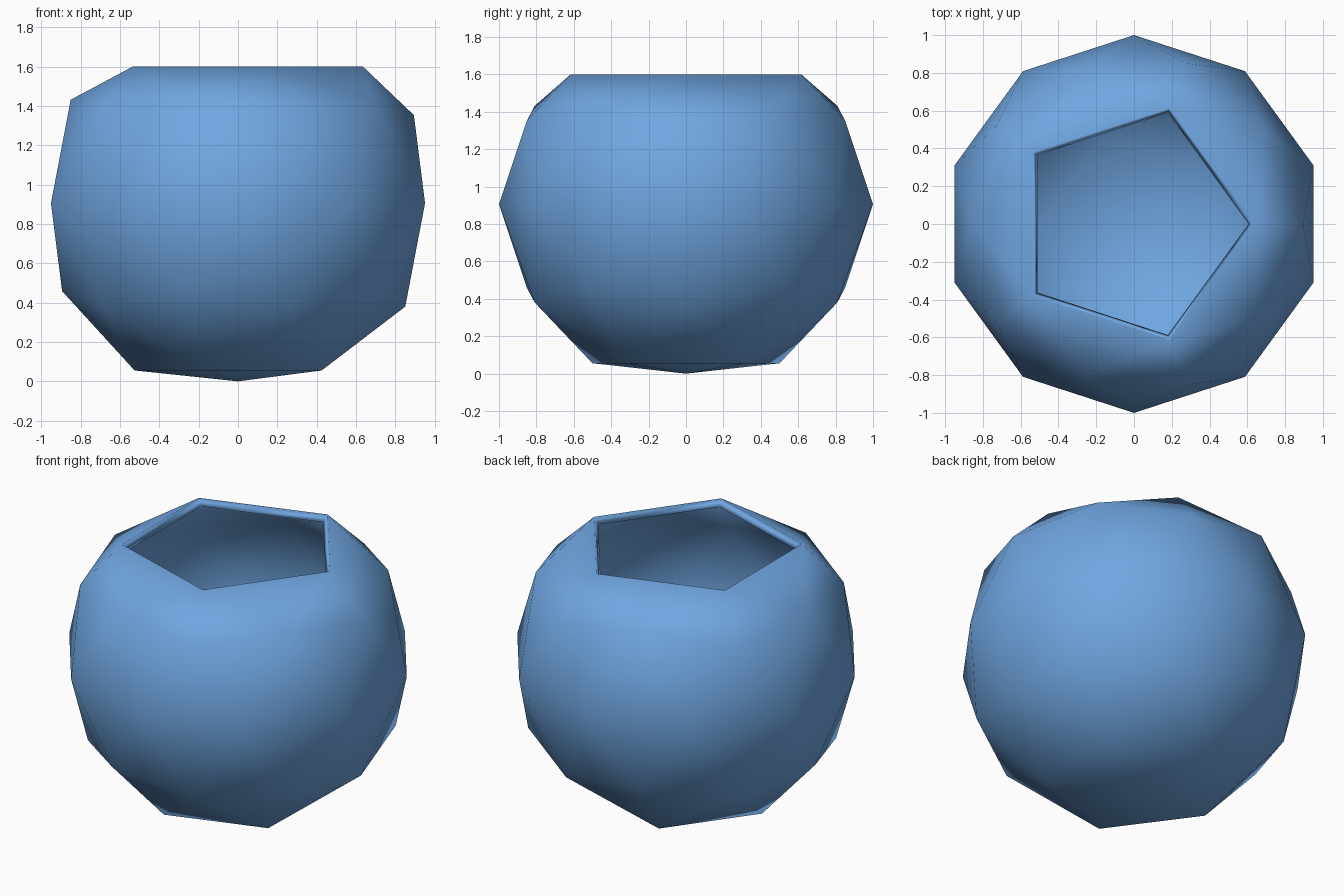
import bpy, bmesh

if "Cube" in bpy.data.objects:
    bpy.data.objects.remove(bpy.data.objects["Cube"])

CENTRE_Z = 0.906    # height of the widest ring
RIM_Z = 1.6         # height of the opening
RIM_RADIUS = 0.648  # outer radius of the five-sided opening
RIM_SHIFT = -0.012

# Faceted round bowl from a low-poly icosphere
mesh = bpy.data.meshes.new("bowl")
bowl = bpy.data.objects.new("bowl", mesh)
bpy.context.collection.objects.link(bowl)

bm = bmesh.new()
bmesh.ops.create_icosphere(bm, subdivisions=2, radius=1.0)

# Five-sided opening: remove the cap
bmesh.ops.delete(bm, geom=[v for v in bm.verts if v.co.z > 0.95], context='VERTS')

for v in bm.verts:
    if v.co.z > 0.8:
        # widen and lower the rim
        k = RIM_RADIUS / v.co.xy.length
        v.co.x = v.co.x * k + RIM_SHIFT
        v.co.y *= k
        v.co.z = RIM_Z - CENTRE_Z
    elif v.co.z < -0.95:
        # flattened underside
        v.co.z = -CENTRE_Z
    v.co.z += CENTRE_Z

for f in bm.faces:
    f.smooth = True
bm.to_mesh(mesh)
bm.free()

# Wall thickness, growing inwards
wall = bowl.modifiers.new("wall", 'SOLIDIFY')
wall.thickness = 0.05
wall.offset = -1.0

# Blue finish
blue = bpy.data.materials.new("blue")
blue.diffuse_color = (0.16, 0.38, 0.75, 1.0)
blue.use_nodes = True
blue.node_tree.nodes["Principled BSDF"].inputs["Base Color"].default_value = blue.diffuse_color
mesh.materials.append(blue)
